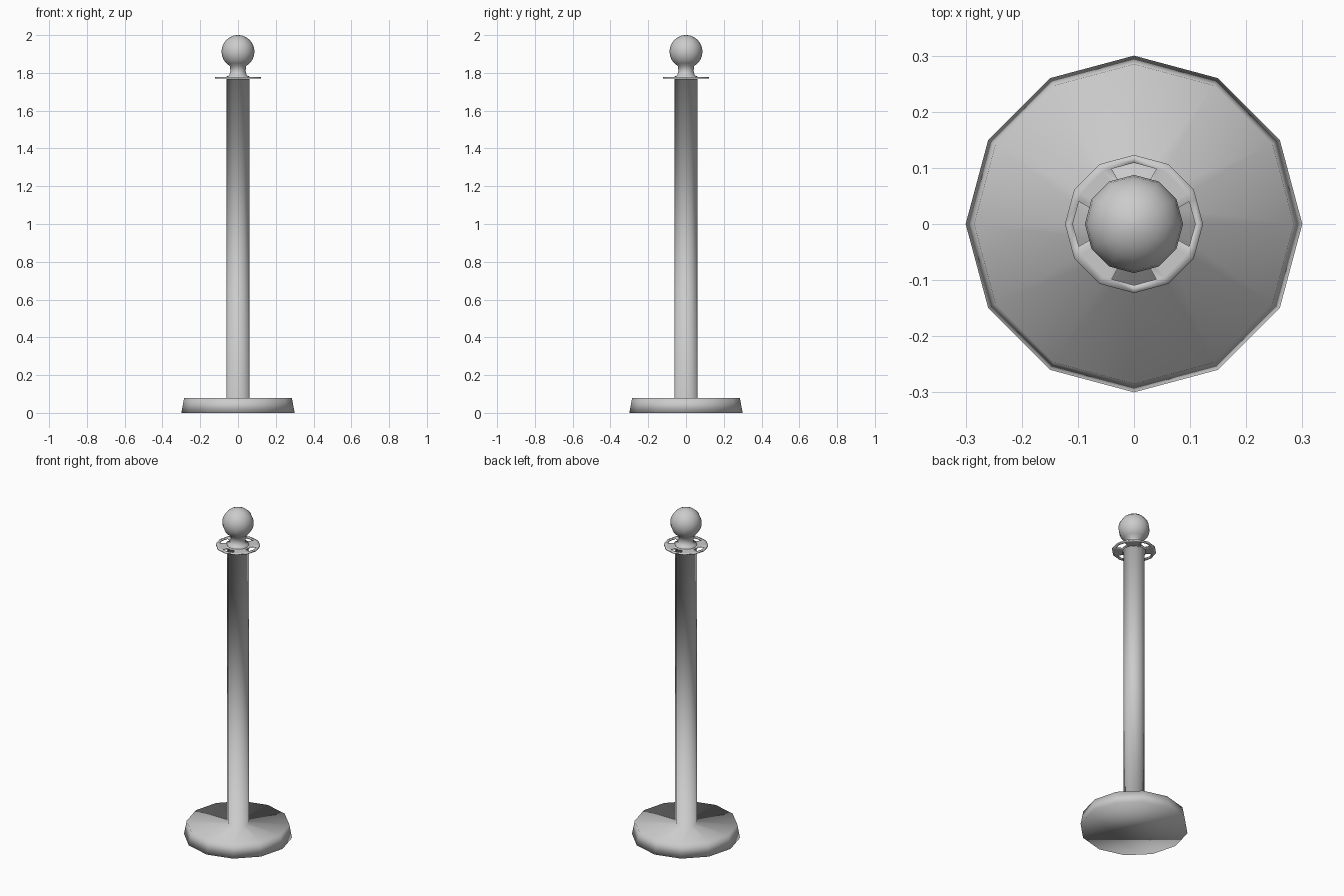
import bpy, bmesh
from math import sin, cos, pi, radians

if "Cube" in bpy.data.objects:
    bpy.data.objects.remove(bpy.data.objects["Cube"])

SIDES = 12


def finish(bm, name):
    bmesh.ops.recalc_face_normals(bm, faces=bm.faces)
    mesh = bpy.data.meshes.new(name)
    bm.to_mesh(mesh)
    bm.free()
    for p in mesh.polygons:
        p.use_smooth = True
    ob = bpy.data.objects.new(name, mesh)
    bpy.context.collection.objects.link(ob)
    return ob


def lathe(name, profile):
    """Revolve (radius, z) points; open ends are capped."""
    bm = bmesh.new()
    rings = [[bm.verts.new((r * cos(2 * pi * i / SIDES), r * sin(2 * pi * i / SIDES), z))
              for i in range(SIDES)] for r, z in profile]
    for a, b in zip(rings, rings[1:]):
        for i in range(SIDES):
            j = (i + 1) % SIDES
            bm.faces.new((a[i], a[j], b[j], b[i]))
    bm.faces.new(rings[0][::-1])
    bm.faces.new(rings[-1])
    return finish(bm, name)


# Weighted base flowing into the post, smooth shaded as one skin
lathe("base_and_post", [(0.30, 0), (0.285, 0.08), (0.06, 0.08),
                        (0.06, 1.766), (0.066, 1.767)])

# Ball finial with collar and neck
ball_r, ball_z = 0.0875, 1.9125
ball = [(ball_r * sin(radians(a)), ball_z - ball_r * cos(radians(a)))
        for a in range(30, 180, 15)]
lathe("ball_finial", [(0.062, 1.77), (0.062, 1.781), (0.047, 1.786), (0.04, 1.81)]
      + ball + [(0.006, 2.0)])


# Rope ring: 12-sided plate with four slots
def ring_point(r, deg):
    k = r * cos(pi / 12) / cos(radians(deg % 30 - 15))
    return (k * cos(radians(deg)), k * sin(radians(deg)), 1.774)


bm = bmesh.new()
steps = [(q * 90, s) for q in range(4) for s in (-30, -1, 0, 1, 30)]
loops = []
for r, slot in ((0.04, 17), (0.072, 18), (0.109, 22), (0.123, 22)):
    loops.append([bm.verts.new(ring_point(r, q + (s * slot if abs(s) == 1 else s)))
                  for q, s in steps])
n = len(steps)
for k in range(3):
    for i in range(n):
        if k == 1 and i % 5 in (1, 2):
            continue
        j = (i + 1) % n
        bm.faces.new((loops[k][i], loops[k][j], loops[k + 1][j], loops[k + 1][i]))
ring = finish(bm, "rope_ring")
mod = ring.modifiers.new("thickness", "SOLIDIFY")
mod.thickness = 0.008
mod.offset = 0
